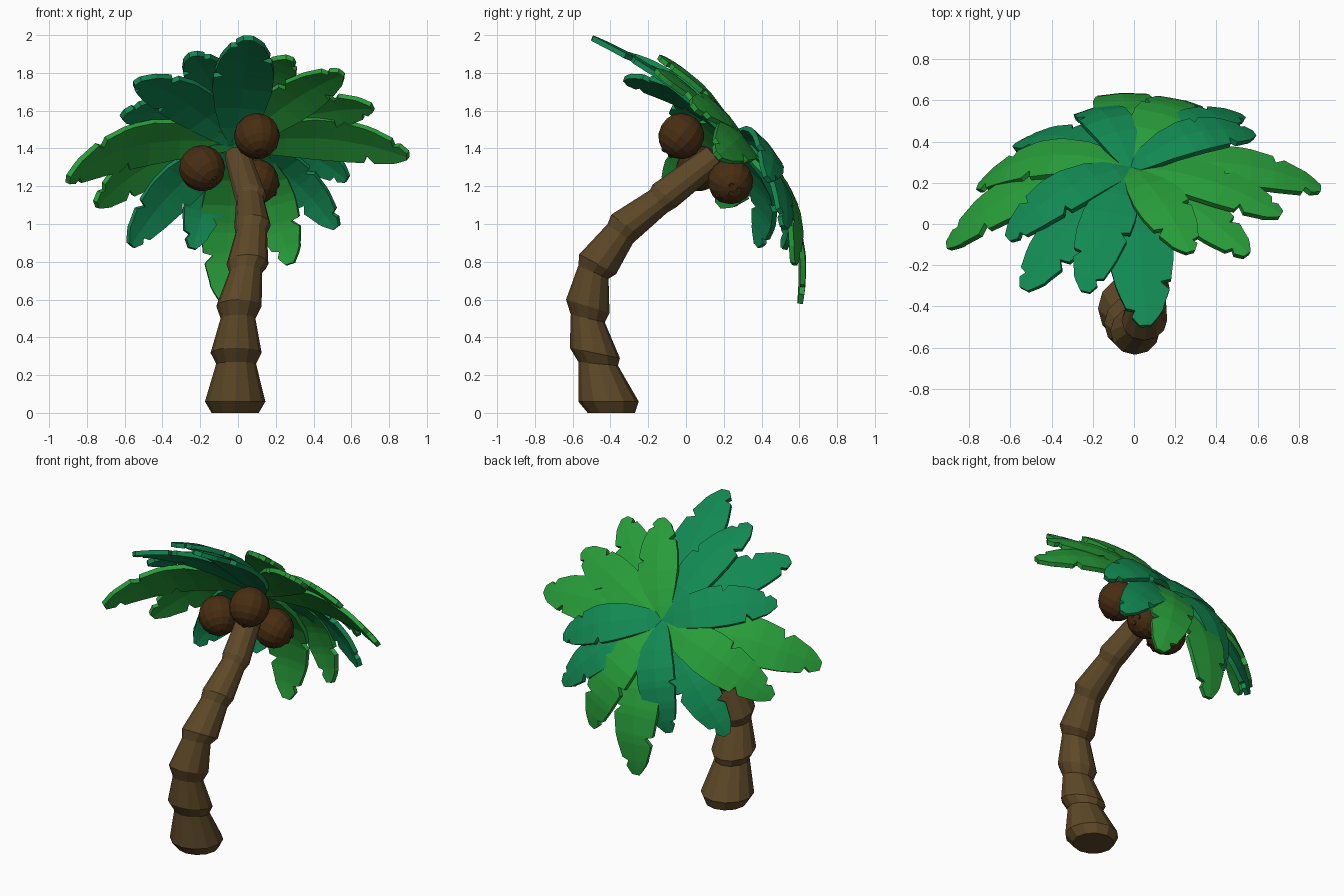
import bpy, bmesh, math
from mathutils import Vector

if "Cube" in bpy.data.objects:
    bpy.data.objects.remove(bpy.data.objects["Cube"])


def material(name, rgb):
    m = bpy.data.materials.new(name)
    m.diffuse_color = (*rgb, 1)
    m.use_nodes = True
    m.node_tree.nodes["Principled BSDF"].inputs["Base Color"].default_value = m.diffuse_color
    return m


BARK = material("bark brown", (0.112, 0.066, 0.021))
NUT = material("coconut brown", (0.065, 0.027, 0.006))
LIGHT = material("light green", (0.021, 0.34, 0.042))
TEAL = material("deep green", (0.006, 0.25, 0.085))


def make(name, bm, mat):
    bmesh.ops.recalc_face_normals(bm, faces=bm.faces)
    me = bpy.data.meshes.new(name)
    bm.to_mesh(me)
    bm.free()
    me.materials.append(mat)
    ob = bpy.data.objects.new(name, me)
    bpy.context.collection.objects.link(ob)
    return ob


# Trunk: stacked tapering segments; each ring is given by x and its two side-view end points
RINGS = [
    (-.015, -.52, 0, -.27, 0), (-.015, -.57, .06, -.25, .06),
    (-.01, -.57, .27, -.36, .25), (-.01, -.615, .345, -.35, .29),
    (0, -.61, .52, -.43, .48), (.005, -.635, .60, -.405, .53),
    (.04, -.57, .78, -.41, .71), (.05, -.565, .84, -.37, .735),
    (.07, -.415, 1.0, -.28, .90), (.077, -.395, 1.05, -.24, .935),
    (.065, -.19, 1.18, -.10, 1.06), (.065, -.175, 1.21, -.05, 1.09),
    (0, .11, 1.41, .20, 1.30)]
SIDES = 12
bm = bmesh.new()
loops = []
for x, ya, za, yb, zb in RINGS:
    a, b = Vector((x, ya, za)), Vector((x, yb, zb))
    mid, u = (a + b) / 2, (b - a) / 2
    v = Vector((u.length, 0, 0))
    angles = [2 * math.pi * i / SIDES for i in range(SIDES)]
    loops.append([bm.verts.new(mid + u * math.cos(t) + v * math.sin(t)) for t in angles])
for p, q in zip(loops, loops[1:]):
    for i in range(SIDES):
        j = (i + 1) % SIDES
        bm.faces.new((p[i], p[j], q[j], q[i]))
bm.faces.new(loops[0])
bm.faces.new(loops[-1])
make("trunk", bm, BARK)

# Coconuts, each with three small eyes
R = 0.122
for k, (pos, eye) in enumerate([((.10, -.025, 1.465), (.15, -.6, -.75)),
                                ((-.19, .07, 1.295), (.55, -.55, -.62)),
                                ((.095, .235, 1.225), (.9, .15, -.35))]):
    bm = bmesh.new()
    eye = Vector(eye).normalized()
    turn = eye.to_track_quat('Z', 'Y').to_matrix().to_4x4()
    bmesh.ops.create_uvsphere(bm, u_segments=14, v_segments=9, radius=R)
    bmesh.ops.transform(bm, matrix=turn, verts=bm.verts)
    for i in range(3):
        t = 2 * math.pi * i / 3
        off = turn @ Vector((.027 * math.cos(t), .027 * math.sin(t), R - .004))
        r = bmesh.ops.create_cone(bm, cap_ends=True, segments=8, radius1=.014,
                                  radius2=.012, depth=.01)
        bmesh.ops.transform(bm, matrix=turn, verts=r["verts"])
        bmesh.ops.translate(bm, vec=off, verts=r["verts"])
    bmesh.ops.translate(bm, vec=pos, verts=bm.verts)
    make(f"coconut_{k + 1}", bm, NUT)

# Fronds: curved plates with notched edges; rows are (distance, left width, right width)
ROWS = [(0, .25, .25), (.12, .6, .6), (.28, .85, .85), (.45, 1, 1), (.56, 1, 1),
        (.575, 1, .68), (.62, .98, .97), (.74, .86, .86), (.755, .52, .85),
        (.80, .78, .78), (.90, .56, .58), (.915, .54, .3), (.95, .40, .42), (1, .14, .2)]
CENTRE = Vector((-.01, .25, 1.43))
NORMAL = Vector((0, .76, .65))


def frond(name, tip, bulge, width, mat, flip, lift):
    tip = Vector(tip)
    d = (tip - CENTRE).normalized()
    up = (NORMAL - d * NORMAL.dot(d)).normalized()
    side = up.cross(d)
    start = CENTRE + up * lift
    ctrl = (start + tip) / 2 + up * (2 * bulge + lift)
    bm = bmesh.new()
    rows = []
    for t, wl, wr in ROWS:
        if flip:
            wl, wr = wr, wl
        p = start * (1 - t) ** 2 + ctrl * 2 * t * (1 - t) + tip * t * t
        rows.append([bm.verts.new(p - side * wl * width - up * .012 * wl),
                     bm.verts.new(p),
                     bm.verts.new(p + side * wr * width - up * .012 * wr)])
    for a, b in zip(rows, rows[1:]):
        for i in (0, 1):
            bm.faces.new((a[i], a[i + 1], b[i + 1], b[i]))
    ob = make(name, bm, mat)
    mod = ob.modifiers.new("thickness", 'SOLIDIFY')
    mod.thickness, mod.offset = .028, 0


FRONDS = [  # tip, bulge, half width, colour
    ((.06, -.495, 1.985), .06, .16, TEAL), ((-.24, -.33, 1.90), .07, .13, TEAL),
    ((-.53, -.32, 1.76), .08, .14, TEAL), ((-.61, -.07, 1.58), .09, .13, TEAL),
    ((-.90, -.11, 1.24), .15, .15, LIGHT), ((-.75, .18, 1.10), .12, .14, LIGHT),
    ((-.57, .38, .89), .11, .13, TEAL), ((-.24, .52, .87), .13, .12, TEAL),
    ((-.07, .605, .58), .15, .15, LIGHT), ((.28, .57, .79), .13, .14, LIGHT),
    ((.52, .52, .98), .11, .12, TEAL), ((.58, .43, 1.24), .10, .12, TEAL),
    ((.90, .17, 1.36), .10, .14, LIGHT), ((.71, .04, 1.62), .06, .13, LIGHT),
    ((.55, -.15, 1.80), .05, .13, LIGHT), ((.27, -.14, 1.88), .05, .13, LIGHT)]
for k, (tip, bulge, width, mat) in enumerate(FRONDS):
    frond(f"frond_{k + 1}", tip, bulge, width, mat, k % 2 == 0, .02 * (k % 2))
